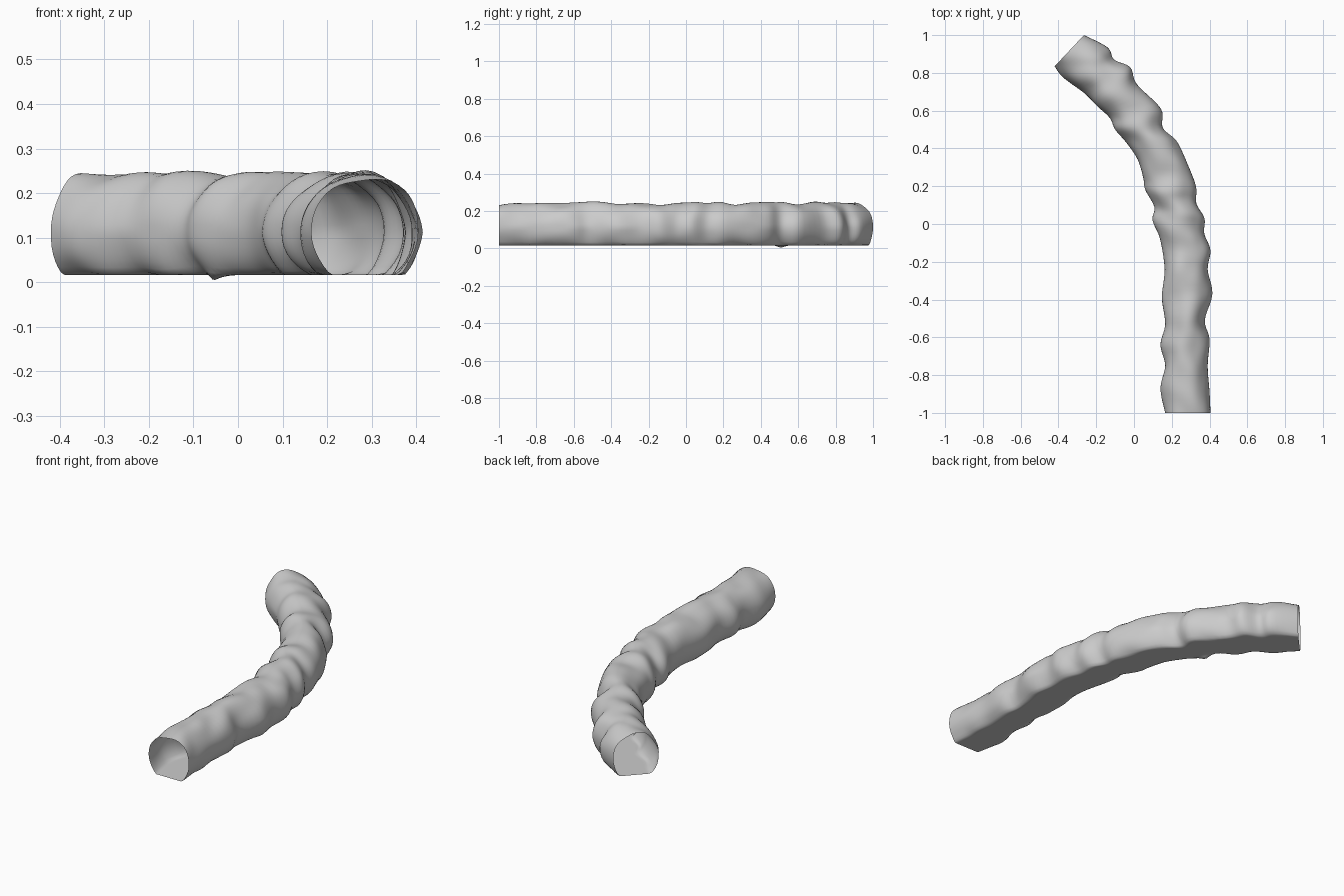
import bpy, math
from mathutils import Vector, noise

if "Cube" in bpy.data.objects:
    bpy.data.objects.remove(bpy.data.objects["Cube"])

# Bulging left / right wall outline of the tunnel, from front mouth to back mouth
STATIONS = [
    (.165, -1, .405, -1), (.14, -.87, .40, -.89), (.165, -.75, .39, -.75),
    (.14, -.64, .40, -.61), (.165, -.53, .375, -.51), (.148, -.39, .415, -.37),
    (.162, -.24, .39, -.24), (.138, -.08, .405, -.14), (.098, .02, .372, -.05),
    (.108, .09, .373, .03), (.06, .18, .33, .11), (.05, .24, .328, .20),
    (.02, .34, .278, .33), (-.04, .43, .225, .44), (-.10, .50, .152, .51),
    (-.127, .56, .143, .61), (-.19, .62, .015, .74), (-.26, .69, -.02, .83),
    (-.335, .745, -.105, .87), (-.385, .785, -.14, .935), (-.42, .835, -.265, 1.0),
]
SUB, SEG, FLOOR = 5, 48, 0.016


def catmull(p0, p1, p2, p3, t):
    return [0.5 * (2 * b + (c - a) * t + (2 * a - 5 * b + 4 * c - d) * t * t
                   + (3 * b - a - 3 * c + d) * t ** 3)
            for a, b, c, d in zip(p0, p1, p2, p3)]


def resample(pts, sub):
    out = []
    n = len(pts)
    for i in range(n - 1):
        q = [pts[min(max(i + k, 0), n - 1)] for k in (-1, 0, 1, 2)]
        out += [catmull(*q, s / sub) for s in range(sub)]
    return out + [list(pts[-1])]


# Rock-walled cross-sections with a flat floor
verts, faces = [], []
rows = resample(STATIONS, SUB)
for lx, ly, rx, ry in rows:
    mid = Vector(((lx + rx) / 2, (ly + ry) / 2, 0))
    half = Vector(((rx - lx) / 2, (ry - ly) / 2, 0))
    for j in range(SEG):
        a = 2 * math.pi * j / SEG
        c, s = math.cos(a), math.sin(a)
        base = mid + half * c + Vector((0, 0, 0.112 + 0.128 * s))
        bump = 1 + 0.15 * abs(s) * noise.noise(base * 8.5 + Vector((3.1, 7.7, 1.3)))
        p = mid + half * c * bump
        p.z = 0.112 + 0.128 * s * bump
        if p.z < FLOOR:                      # flat floor with one small sag
            d = (p - Vector((-.07, .50, p.z))).length
            p.z = FLOOR - 0.016 * math.exp(-(d / 0.03) ** 2)
        verts.append(p)
for i in range(len(rows) - 1):
    for j in range(SEG):
        k = (j + 1) % SEG
        faces.append((i * SEG + j, i * SEG + k, (i + 1) * SEG + k, (i + 1) * SEG + j))

mesh = bpy.data.meshes.new("cave_tunnel")
# keep both mouths square to the cut and inside the footprint
for v in verts:
    v.y = min(max(v.y, -1), 1)
mesh.from_pydata(verts, [], [f[::-1] for f in faces])
tunnel = bpy.data.objects.new("cave_tunnel", mesh)
bpy.context.collection.objects.link(tunnel)
bpy.context.view_layer.objects.active = tunnel
tunnel.select_set(True)
bpy.ops.object.shade_smooth()
